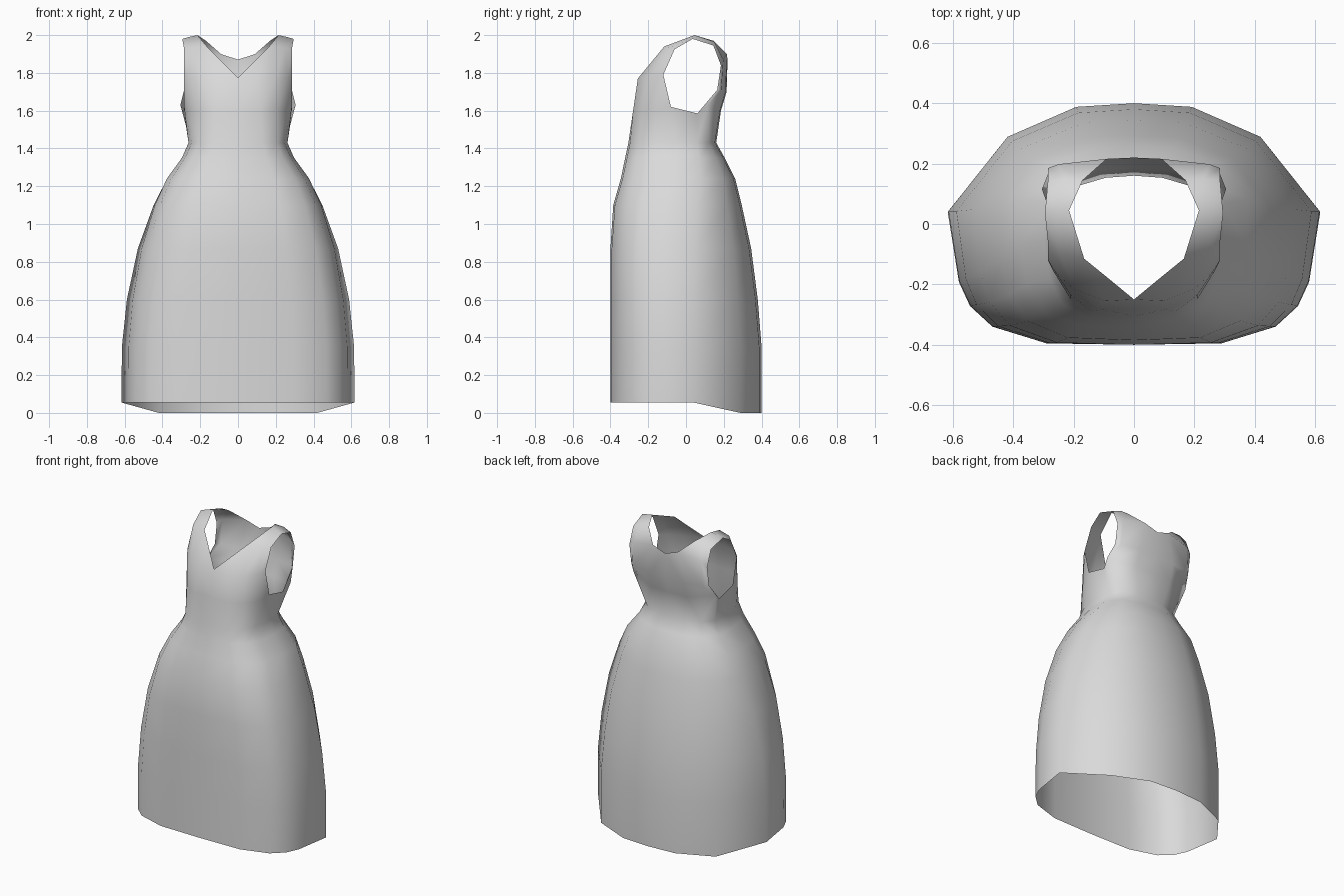
import bpy
import bmesh

default_cube = bpy.data.objects.get("Cube")
if default_cube:
    bpy.data.objects.remove(default_cube, do_unlink=True)

# One plain fabric colour
fabric = bpy.data.materials.new("light grey fabric")
fabric.use_nodes = True
fabric.diffuse_color = (0.7, 0.7, 0.7, 1)
fabric.node_tree.nodes["Principled BSDF"].inputs["Base Color"].default_value = fabric.diffuse_color

bm = bmesh.new()


def add_row(points):
    """Make the vertices of one row, running from the front towards the back."""
    return [bm.verts.new(point) for point in points]


def bridge(lower, upper):
    """Join two rows of equal length with outward facing quads."""
    for i in range(len(lower) - 1):
        bm.faces.new((lower[i], lower[i + 1], upper[i + 1], upper[i]))


def bridge_all(rows):
    for lower, upper in zip(rows, rows[1:]):
        bridge(lower, upper)


# Half cross-sections: (share of half width, share of depth from front to back)
hem_shape = [(0, 0), (.47, .006), (.76, .075), (.88, .16), (.94, .26),
             (1, .55), (.68, .86), (.31, .985), (0, 1)]
waist_shape = [(0, 0), (.5, .02), (.8, .12), (.94, .29), (1, .55),
               (.96, .78), (.75, .92), (.36, .985), (0, 1)]

# Skirt levels: height, half width, front y, back y
skirt_levels = [(.055, .617, -.4, .4), (.35, .615, -.4, .4), (.6, .59, -.4, .38),
                (.87, .535, -.4, .345), (1.1, .455, -.385, .295),
                (1.24, .385, -.345, .26), (1.35, .3, -.322, .205),
                (1.43, .262, -.305, .16)]
waist_height = skirt_levels[-1][0]


def skirt_row(height, half_width, front, back):
    blend = (height / waist_height) ** 3
    points = []
    for (hx, hy), (wx, wy) in zip(hem_shape, waist_shape):
        x = hx + (wx - hx) * blend
        y = hy + (wy - hy) * blend
        points.append((x * half_width, front + (back - front) * y, height))
    return points


skirt_rows = [add_row(skirt_row(*level)) for level in skirt_levels]

# The hem dips to the ground at the back
for vertex in skirt_rows[0][-3:]:
    vertex.co.z = 0
bridge_all(skirt_rows)

# Bodice up to the armpits, with a small fold behind the arm
chest = add_row([(0, -.28, 1.6), (.12, -.28, 1.6), (.21, -.235, 1.6),
                 (.265, -.16, 1.6), (.285, -.08, 1.62), (.285, .06, 1.585),
                 (.305, .115, 1.63), (.13, .18, 1.6), (0, .185, 1.6)])
bridge(skirt_rows[-1], chest)

# Front panel, from the bust up to the shoulder
bust = add_row([(0, -.25, 1.775), (.1, -.255, 1.77), (.2, -.215, 1.77),
                (.26, -.16, 1.78), (.285, -.12, 1.79)])
neck = add_row([(.085, -.18, 1.86), (.165, -.115, 1.94),
                (.245, -.1, 1.93), (.285, -.06, 1.925)])
shoulder = add_row([(.215, .045, 2), (.26, .04, 1.99), (.295, .035, 1.98)])
bridge(chest[:5], bust)
bm.faces.new((bust[0], bust[1], neck[0]))
bridge(bust[1:], neck)
bridge(neck[1:], shoulder)

# Back panel, from the shoulder blades up to the back of the strap
blades = add_row([(.285, .165, 1.71), (.26, .187, 1.71),
                  (.13, .21, 1.7), (0, .215, 1.7)])
nape = add_row([(.285, .185, 1.84), (.25, .198, 1.87),
                (.09, .216, 1.9), (0, .22, 1.87)])
strap = add_row([(.285, .145, 1.945), (.23, .15, 1.965), (.17, .145, 1.97)])
bridge(chest[5:], blades)
bridge(blades, nape)
bridge(nape[:3], strap)

# The strap crosses the top of the shoulder
bridge(shoulder, strap[::-1])

mesh = bpy.data.meshes.new("dress")
bm.to_mesh(mesh)
bm.free()
mesh.materials.append(fabric)
mesh.shade_smooth()

dress = bpy.data.objects.new("dress", mesh)
bpy.context.collection.objects.link(dress)

# The other half of the garment
mirror = dress.modifiers.new("left and right", "MIRROR")
mirror.use_clip = True
mirror.merge_threshold = 0.001
